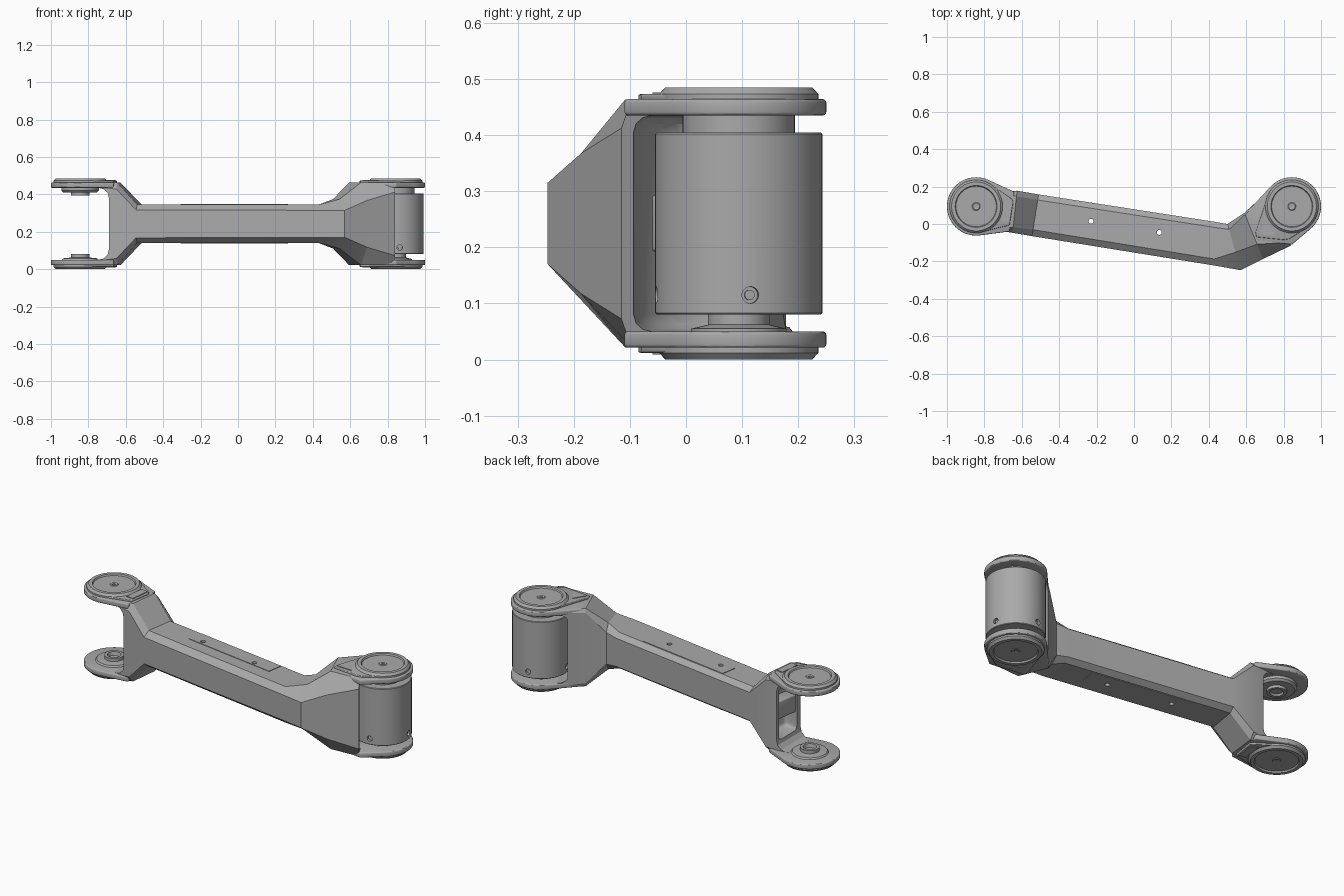
import bpy, bmesh, math
from mathutils import Vector, Matrix

cube = bpy.data.objects.get("Cube")
if cube:
    bpy.data.objects.remove(cube, do_unlink=True)

H = 0.485                      # overall height
MID = H / 2
LEFT = Vector((-0.844, 0.094))  # open fork joint axis
RIGHT = Vector((0.844, 0.094))  # motor joint axis

grey = bpy.data.materials.new("machined_grey")
grey.use_nodes = True
grey.diffuse_color = (0.4, 0.4, 0.4, 1)
grey.node_tree.nodes["Principled BSDF"].inputs["Base Color"].default_value = (0.4, 0.4, 0.4, 1)


def finish(name, bm, bevel=0.0, angle=30):
    bmesh.ops.dissolve_limit(bm, angle_limit=0.002, verts=bm.verts, edges=bm.edges)
    bmesh.ops.recalc_face_normals(bm, faces=bm.faces)
    if bevel:
        edges = [e for e in bm.edges if e.calc_face_angle(0) > 0.6]
        bmesh.ops.bevel(bm, geom=edges, offset=bevel, segments=3, profile=0.5,
                        affect='EDGES', clamp_overlap=True)
    mesh = bpy.data.meshes.new(name)
    bm.to_mesh(mesh)
    bm.free()
    mesh.materials.append(grey)
    obj = bpy.data.objects.new(name, mesh)
    bpy.context.collection.objects.link(obj)
    shade(obj, angle)
    return obj


def shade(obj, angle=30):
    bpy.ops.object.select_all(action='DESELECT')
    obj.select_set(True)
    bpy.context.view_layer.objects.active = obj
    bpy.ops.object.shade_smooth_by_angle(angle=math.radians(angle))


def circle(c, r, n=64):
    return [c + r * Vector((math.cos(2 * math.pi * i / n), math.sin(2 * math.pi * i / n)))
            for i in range(n)]


def hull(name, points, z0, z1, bevel=0.0):
    """Convex plan outline extruded between two heights."""
    bm = bmesh.new()
    for z in (z0, z1):
        for p in points:
            bm.verts.new((p[0], p[1], z))
    res = bmesh.ops.convex_hull(bm, input=bm.verts)
    inside = [v for v in res["geom_interior"] if isinstance(v, bmesh.types.BMVert)]
    bmesh.ops.delete(bm, geom=inside, context='VERTS')
    return finish(name, bm, bevel)


def lathe(name, c, profile, flip=False):
    """Turned part; profile is (radius, height) from axis to axis."""
    bm = bmesh.new()
    vs = [bm.verts.new((r, 0, H - z if flip else z)) for r, z in profile]
    es = [bm.edges.new(p) for p in zip(vs, vs[1:])]
    bmesh.ops.spin(bm, geom=vs + es, axis=(0, 0, 1), cent=(0, 0, 0),
                   angle=2 * math.pi, steps=64)
    bmesh.ops.remove_doubles(bm, verts=bm.verts, dist=1e-5)
    bmesh.ops.translate(bm, verts=bm.verts, vec=(c.x, c.y, 0))
    return finish(name, bm)


def box(name, centre, size, yaw=0.0, bevel=0.0):
    bm = bmesh.new()
    mat = Matrix.Translation(centre) @ Matrix.Rotation(yaw, 4, 'Z') @ Matrix.Diagonal((*size, 1))
    bmesh.ops.create_cube(bm, size=1, matrix=mat)
    return finish(name, bm, bevel)


def rod(name, start, end, r):
    start, end = Vector(start), Vector(end)
    d = end - start
    bm = bmesh.new()
    mat = Matrix.Translation((start + end) / 2) @ d.to_track_quat('Z', 'Y').to_matrix().to_4x4()
    bmesh.ops.create_cone(bm, cap_ends=True, segments=24, radius1=r, radius2=r,
                          depth=d.length, matrix=mat)
    return finish(name, bm)


def cut(obj, cutters):
    for c in cutters:
        m = obj.modifiers.new("cut", 'BOOLEAN')
        m.operation, m.solver, m.object = 'DIFFERENCE', 'EXACT', c
    dg = bpy.context.evaluated_depsgraph_get()
    mesh = bpy.data.meshes.new_from_object(obj.evaluated_get(dg))
    obj.modifiers.clear()
    obj.data = mesh
    for c in cutters:
        bpy.data.objects.remove(c, do_unlink=True)
    shade(obj)


# Bent arm body: back point, front point, half height,
# back edge half height and inset, front edge half height and inset
stations = [
    ((-0.76, 0.17), (-0.76, -0.03), 0.221, 0.200, 0.01, 0.200, 0.01),
    ((-0.625, 0.178), (-0.65, -0.047), 0.221, 0.190, 0.03, 0.185, 0.03),
    ((-0.51, 0.158), (-0.545, -0.065), 0.102, 0.080, 0.03, 0.075, 0.035),
    ((0.43, 0.012), (0.43, -0.222), 0.102, 0.080, 0.03, 0.072, 0.035),
    ((0.50, 0.0), (0.57, -0.247), 0.132, 0.090, 0.03, 0.072, 0.10),
    ((0.59, 0.06), (0.69, -0.187), 0.221, 0.200, 0.01, 0.125, 0.085),
    ((0.70, 0.16), (0.84, -0.115), 0.221, 0.210, 0.01, 0.170, 0.02),
]
bm = bmesh.new()
rings = []
for back, front, h, bh, bi, fh, fi in stations:
    b, f = Vector(back), Vector(front)
    d = (f - b).normalized()
    half = [(b, bh), (b + d * bi, h), (f - d * fi, h), (f, fh)]
    ring = [(p, MID + z) for p, z in half] + [(p, MID - z) for p, z in reversed(half)]
    rings.append([bm.verts.new((p.x, p.y, z)) for p, z in ring])
for r0, r1 in zip(rings, rings[1:]):
    for i in range(8):
        j = (i + 1) % 8
        bm.faces.new((r0[i], r0[j], r1[j], r1[i]))
bm.faces.new(rings[0])
bm.faces.new(rings[-1])
arm = finish("arm_body", bm, angle=15)

# Fork openings, inner pocket and through holes
bolts = [(-0.23, 0.015), (0.135, -0.045)]
cutters = [
    box("fork_cutter", (-0.89, 0.08, MID), (0.4, 0.6, 0.384), bevel=0.055),
    hull("motor_cutter", circle(RIGHT, 0.188), 0.05, 0.435, 0.03),
    box("pocket_cutter", (-0.66, 0.068, MID), (0.12, 0.16, 0.29), -0.15, 0.02),
]
cutters += [rod("bolt_cutter", (x, y, 0), (x, y, H), 0.013) for x, y in bolts]
cut(arm, cutters)
box("pocket_shelf", (-0.635, 0.066, MID), (0.07, 0.17, 0.10), -0.15, 0.006)
box("motor_bracket", (0.68, 0.0, MID), (0.08, 0.16, 0.10), math.radians(30), 0.006)

# Fork plates, pads and caps, the same above and below
left_neck = [(-0.64, 0.172), (-0.665, -0.04)]
right_neck = [(0.605, 0.065), (0.65, -0.09), (0.845, -0.11)]
left_pad = [(-0.655, 0.135), (-0.645, 0.12), (-0.665, -0.005), (-0.68, -0.01)]
right_pad = [(0.65, -0.045), (0.655, -0.07), (0.80, -0.085), (0.83, -0.08)]
cap = [(0, 0.474), (0.008, 0.474), (0.008, 0.478), (0.018, 0.480), (0.022, 0.477),
       (0.108, 0.477), (0.112, 0.485), (0.131, 0.485), (0.142, 0.473), (0.142, 0.46), (0, 0.46)]
for flip, level in ((False, "upper"), (True, "lower")):
    def span(z0, z1):
        return (H - z1, H - z0) if flip else (z0, z1)
    for side, c, neck, pad in (("fork", LEFT, left_neck, left_pad),
                               ("motor", RIGHT, right_neck, right_pad)):
        hull(f"{level}_{side}_plate", circle(c, 0.156) + neck, *span(0.435, 0.464), 0.006)
        hull(f"{level}_{side}_pad", circle(c, 0.14) + pad, *span(0.46, 0.473), 0.004)
        lathe(f"{level}_{side}_cap", c, cap, flip)
    z = sum(span(0.474, 0.474)) / 2
    box(f"{level}_fork_slot_cover", (-0.682, 0.07, z), (0.042, 0.115, 0.006), -0.12)
    hull(f"{level}_motor_label_plate", [(0.665, -0.055), (0.755, -0.06), (0.705, 0.01)],
         *span(0.471, 0.476))
    # Access panel set into the arm
    z = sum(span(0.3445, 0.3445)) / 2
    panel = box(f"{level}_arm_panel", (-0.02, 0.003, z), (0.57, 0.09, 0.006), -0.155)
    cut(panel, [rod("bolt_cutter", (x, y, 0), (x, y, H), 0.013) for x, y in bolts])

# Bearing hubs inside the open fork
lathe("upper_fork_hub", LEFT, [(0, 0.405), (0.03, 0.405), (0.035, 0.395), (0.05, 0.395),
                               (0.05, 0.41), (0.09, 0.41), (0.10, 0.42), (0.10, 0.44), (0, 0.44)])
lathe("lower_fork_hub", LEFT, [(0, 0.06), (0.03, 0.06), (0.035, 0.08), (0.05, 0.08),
                               (0.05, 0.062), (0.09, 0.058), (0.10, 0.045), (0, 0.045)])

# Motor drum with its necks and radial screw sockets
drum = lathe("motor_drum", RIGHT, [(0, 0.08), (0.146, 0.08), (0.149, 0.083),
                                   (0.149, 0.402), (0.146, 0.405), (0, 0.405)])
sockets = []
for k in range(4):
    a = math.radians(8 + 90 * k)
    d = Vector((math.cos(a), math.sin(a), 0))
    base = Vector((RIGHT.x, RIGHT.y, 0.115))
    sockets.append(rod("socket_cutter", base + d * 0.135, base + d * 0.18, 0.015))
    rod(f"drum_screw_{k + 1}", base + d * 0.12, base + d * 0.141, 0.009)
cut(drum, sockets)
lathe("upper_motor_neck", RIGHT, [(0, 0.40), (0.10, 0.40), (0.10, 0.44), (0, 0.44)])
lathe("lower_motor_neck", RIGHT, [(0, 0.04), (0.085, 0.04), (0.085, 0.055), (0.055, 0.062),
                                  (0.055, 0.085), (0, 0.085)])
